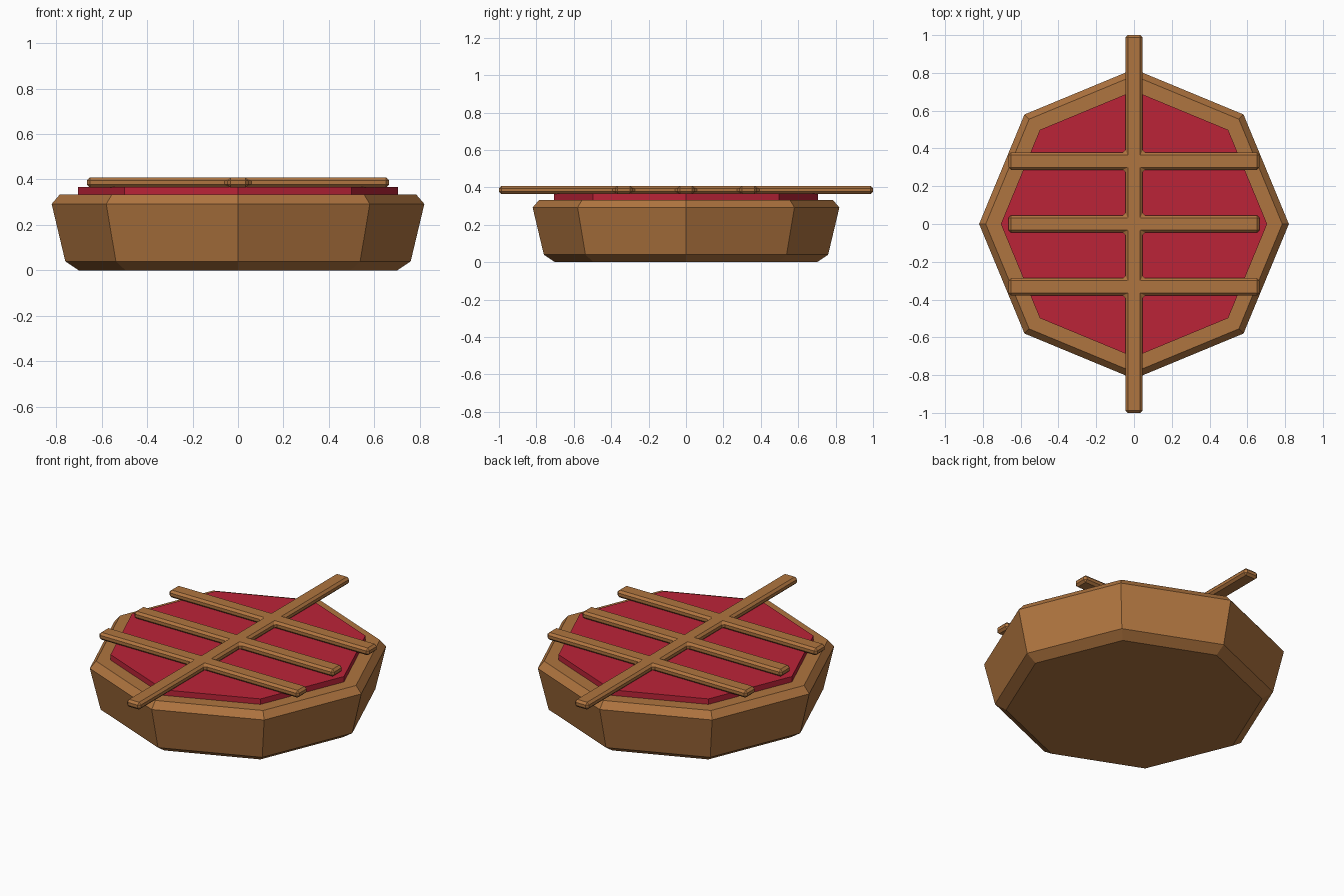
import bpy, bmesh
from math import cos, sin, pi

cube = bpy.data.objects.get("Cube")
if cube:
    bpy.data.objects.remove(cube, do_unlink=True)


def material(name, colour):
    mat = bpy.data.materials.new(name)
    mat.use_nodes = True
    mat.diffuse_color = colour
    mat.node_tree.nodes["Principled BSDF"].inputs["Base Color"].default_value = colour
    return mat


def make_object(name, bm, mat):
    bmesh.ops.recalc_face_normals(bm, faces=bm.faces)
    mesh = bpy.data.meshes.new(name)
    bm.to_mesh(mesh)
    bm.free()
    mesh.materials.append(mat)
    obj = bpy.data.objects.new(name, mesh)
    bpy.context.collection.objects.link(obj)
    return obj


def octagon_solid(name, profile, mat):
    """Stack eight-sided rings of (radius, height) into a closed solid."""
    bm = bmesh.new()
    rings = [[bm.verts.new((r * cos(i * pi / 4), r * sin(i * pi / 4), z))
              for i in range(8)] for r, z in profile]
    for low, high in zip(rings, rings[1:]):
        for i in range(8):
            j = (i + 1) % 8
            bm.faces.new((low[i], low[j], high[j], high[i]))
    bm.faces.new(rings[0])
    bm.faces.new(rings[-1])
    return make_object(name, bm, mat)


pastry = material("baked pastry", (0.43, 0.176, 0.05, 1))
cherry = material("cherry filling", (0.50, 0.017, 0.039, 1))

# Chamfered pie crust and the raised filling
octagon_solid("pie_crust", [(0.70, 0), (0.76, 0.04), (0.82, 0.292), (0.785, 0.333)], pastry)
octagon_solid("pie_filling", [(0.705, 0.30), (0.705, 0.366)], cherry)

# Lattice: one long strip and three crossing strips joined in a single outline
half, reach, bottom, top = 0.046, 0.665, 0.364, 0.408
right_side = [(half, -1)]
for y in (-0.333, 0, 0.333):
    right_side += [(half, y - half), (reach, y - half), (reach, y + half), (half, y + half)]
right_side.append((half, 1))
outline = right_side + [(-x, y) for x, y in reversed(right_side)]

bm = bmesh.new()
base = bm.faces.new([bm.verts.new((x, y, bottom)) for x, y in outline])
extruded = bmesh.ops.extrude_face_region(bm, geom=[base], use_keep_orig=True)
upper = [v for v in extruded["geom"] if isinstance(v, bmesh.types.BMVert)]
bmesh.ops.translate(bm, verts=upper, vec=(0, 0, top - bottom))
lattice = make_object("pastry_lattice", bm, pastry)

chamfer = lattice.modifiers.new("chamfer", 'BEVEL')
chamfer.width = 0.013
chamfer.segments = 1
chamfer.limit_method = 'ANGLE'
